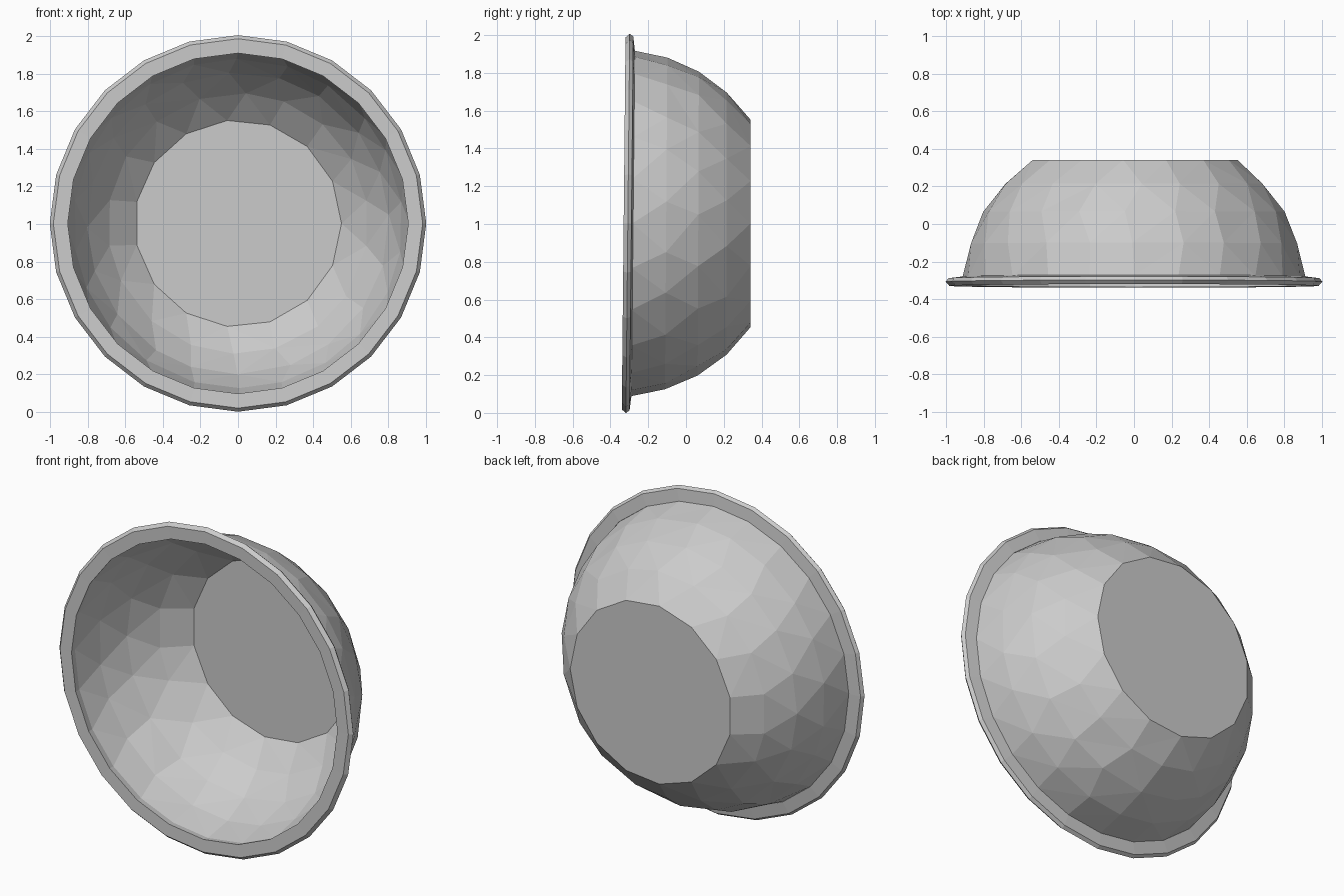
import bpy, bmesh, math, random

if "Cube" in bpy.data.objects:
    bpy.data.objects.remove(bpy.data.objects["Cube"])

random.seed(4)
CZ = 1.003   # height of the bowl axis


def ring(bm, r, y, n, phase=0.0, jitter=0.0, tilt=0.0):
    """Ring of n vertices around the y axis, returned as (angle, vertex)."""
    out = []
    for i in range(n):
        a = 2 * math.pi * (i + phase + random.uniform(-jitter, jitter)) / n
        z = r * math.sin(a)
        out.append((a, bm.verts.new((r * math.cos(a), y + tilt * z, CZ + z))))
    return out


def zip_rings(bm, A, B):
    """Triangle strip between two rings that may have different counts."""
    i = j = 0
    na, nb = len(A), len(B)

    def ang(R, k):
        return R[k % len(R)][0] + 2 * math.pi * (k // len(R))

    while i < na or j < nb:
        a, b = A[i % na][1], B[j % nb][1]
        if j >= nb or (i < na and ang(A, i + 1) <= ang(B, j + 1)):
            bm.faces.new((a, b, A[(i + 1) % na][1]))
            i += 1
        else:
            bm.faces.new((a, b, B[(j + 1) % nb][1]))
            j += 1


def finish(bm, name):
    bmesh.ops.recalc_face_normals(bm, faces=bm.faces)
    me = bpy.data.meshes.new(name)
    bm.to_mesh(me)
    bm.free()
    ob = bpy.data.objects.new(name, me)
    bpy.context.collection.objects.link(ob)
    return ob


# Bowl: thin faceted wall with a flat base, opening towards the front
bm = bmesh.new()
wall = [  # radius, y, sides, phase, tilt
    (0.552, 0.342, 15, 0.0, 0.0),
    (0.695, 0.215, 18, 0.4, 0.0),
    (0.805, 0.065, 20, 0.1, 0.004),
    (0.878, -0.105, 22, 0.5, 0.007),
    (0.915, -0.285, 24, 0.0, 0.01),
]
rings = [ring(bm, r, y, n, p, 0.12 if 0 < k < 4 else 0, t)
         for k, (r, y, n, p, t) in enumerate(wall)]
bm.faces.new([v for _, v in rings[0]])
for A, B in zip(rings, rings[1:]):
    zip_rings(bm, A, B)
finish(bm, "bowl")

# Rim: slim flange around the opening
bm = bmesh.new()
section = [(0.908, -0.328), (0.985, -0.33), (1.004, -0.308),
           (0.99, -0.289), (0.916, -0.28)]
rings = [ring(bm, r, y, 24, 0.0, 0.0, 0.01) for r, y in section]
for k in range(len(rings)):
    zip_rings(bm, rings[k], rings[(k + 1) % len(rings)])
finish(bm, "rim")
